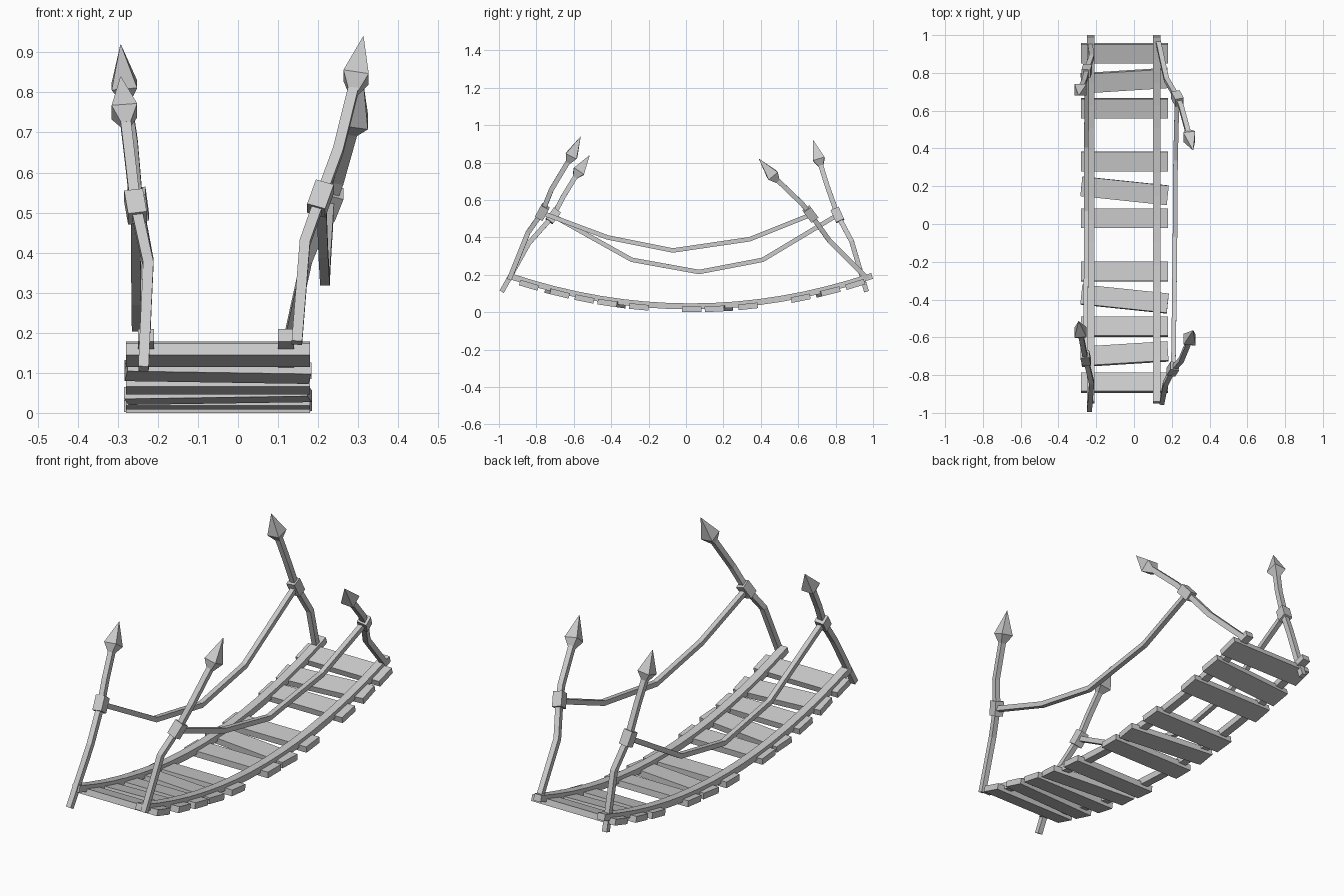
import bpy, bmesh, math
from mathutils import Vector, Matrix

if "Cube" in bpy.data.objects:
    bpy.data.objects.remove(bpy.data.objects["Cube"])


def finish(name, bm):
    bmesh.ops.recalc_face_normals(bm, faces=bm.faces)
    me = bpy.data.meshes.new(name)
    bm.to_mesh(me)
    bm.free()
    ob = bpy.data.objects.new(name, me)
    bpy.context.collection.objects.link(ob)
    return ob


def sweep(name, pts, sizes):
    """Rectangular section (width along x, height) swept along a path, one size per point."""
    pts = [Vector(p) for p in pts]
    bm = bmesh.new()
    rings = []
    for i, (p, (w, h)) in enumerate(zip(pts, sizes)):
        a = (p - pts[i - 1]).normalized() if i else Vector()
        b = (pts[i + 1] - p).normalized() if i < len(pts) - 1 else Vector()
        t = (a + b).normalized()
        side = (Vector((1, 0, 0)) - t * t.x).normalized()
        up = side.cross(t)
        rings.append([bm.verts.new(p + side * sx * w / 2 + up * sz * h / 2)
                      for sx, sz in ((-1, -1), (1, -1), (1, 1), (-1, 1))])
    for r, s in zip(rings, rings[1:]):
        for k in range(4):
            bm.faces.new((r[k], r[(k + 1) % 4], s[(k + 1) % 4], s[k]))
    bm.faces.new(rings[0])
    bm.faces.new(rings[-1])
    return finish(name, bm)


def bar(name, pts, w, h=None):
    return sweep(name, pts, [(w, h or w)] * len(pts))


# Sagging deck curve
MID, HALF, SAG, LOW = 0.025, 0.97, 0.163, 0.031


def deck(y):
    return LOW + SAG * ((y - MID) / HALF) ** 2


# Deck beams
for name, x in (("left_deck_beam", -0.23), ("right_deck_beam", 0.12)):
    ys = [MID + HALF * (i / 8 - 1) for i in range(17)]
    bar(name, [(x, y, deck(y)) for y in ys], 0.04, 0.032)

# Planks: position along the deck and twist in degrees (gaps are missing planks)
planks = [(-0.835, 0), (-0.685, 3.7), (-0.54, 0), (-0.395, -6), (-0.25, 0),
          (0.03, 0), (0.175, -6), (0.33, 0), (0.61, 0), (0.755, 3.7), (0.9, 0)]
for i, (y, twist) in enumerate(planks):
    slope = math.atan(2 * SAG * (y - MID) / HALF ** 2)
    bm = bmesh.new()
    bmesh.ops.create_cube(bm, size=1)
    m = (Matrix.Translation((-0.05, y, deck(y))) @ Matrix.Rotation(slope, 4, 'X')
         @ Matrix.Rotation(math.radians(twist), 4, 'Z')
         @ Matrix.Translation((0, 0, -0.016)) @ Matrix.Diagonal((0.46, 0.104, 0.03, 1)))
    bmesh.ops.transform(bm, matrix=m, verts=bm.verts)
    finish(f"plank_{i + 1}", bm)

# Crooked posts: foot, bend, rope joint, upper bend, head base, head tip
posts = {
    "front_left": [(-0.236, -0.985, 0.11), (-0.224, -0.84, 0.37), (-0.256, -0.71, 0.515),
                   (-0.268, -0.655, 0.62), (-0.28, -0.595, 0.72), (-0.293, -0.515, 0.84)],
    "front_right": [(0.147, -0.945, 0.175), (0.167, -0.845, 0.425), (0.206, -0.768, 0.535),
                    (0.25, -0.72, 0.655), (0.288, -0.63, 0.80), (0.313, -0.563, 0.94)],
    "back_left": [(-0.235, 0.965, 0.11), (-0.224, 0.885, 0.38), (-0.25, 0.81, 0.52),
                  (-0.263, 0.755, 0.675), (-0.28, 0.722, 0.78), (-0.293, 0.68, 0.92)],
    "back_right": [(0.127, 0.97, 0.18), (0.172, 0.765, 0.385), (0.23, 0.665, 0.525),
                   (0.25, 0.62, 0.58), (0.285, 0.49, 0.70), (0.313, 0.39, 0.82)],
}
for name, pts in posts.items():
    pts = [Vector(p) for p in pts]
    bar(name + "_post", pts[:4] + [pts[4].lerp(pts[5], 0.2)], 0.026)
    # Lashing block where the hand rope meets the post
    d = (pts[3] - pts[1]).normalized() * 0.036
    bar(name + "_lashing", [pts[2] - d, pts[2] + d], 0.047)
    # Spear head
    sweep(name + "_spear_head", [pts[4], pts[4].lerp(pts[5], 0.27), pts[5]],
          [(0.024, 0.024), (0.064, 0.064), (0.001, 0.001)])

# Sagging hand ropes between the posts
bar("left_hand_rope", [(-0.256, -0.71, 0.515), (-0.254, -0.29, 0.28), (-0.253, 0.07, 0.215),
                       (-0.252, 0.41, 0.28), (-0.25, 0.81, 0.52)], 0.024)
bar("right_hand_rope", [(0.208, -0.768, 0.53), (0.213, -0.42, 0.40), (0.217, -0.07, 0.33),
                        (0.22, 0.34, 0.39), (0.228, 0.665, 0.52)], 0.024)
